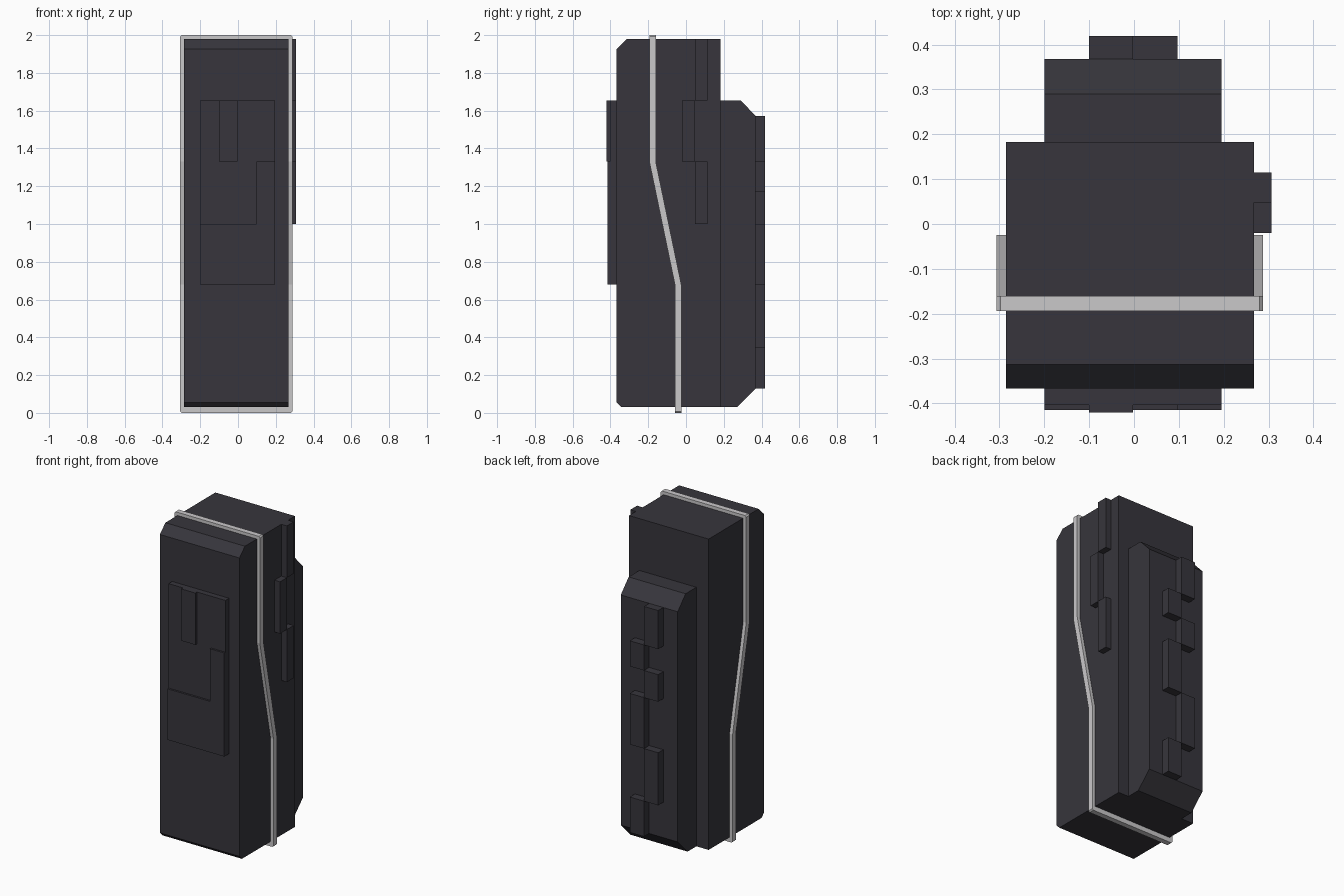
import bpy
import bmesh
from mathutils import Vector

cube = bpy.data.objects.get("Cube")
if cube:
    bpy.data.objects.remove(cube, do_unlink=True)


def material(name, rgb):
    mat = bpy.data.materials.new(name)
    mat.use_nodes = True
    color = (*rgb, 1.0)
    mat.diffuse_color = color
    mat.node_tree.nodes["Principled BSDF"].inputs["Base Color"].default_value = color
    return mat


CHARCOAL = material("charcoal", (0.038, 0.036, 0.045))
SILVER = material("light_grey", (0.59, 0.58, 0.59))


def finish(name, bm, mat):
    bmesh.ops.recalc_face_normals(bm, faces=bm.faces)
    mesh = bpy.data.meshes.new(name)
    bm.to_mesh(mesh)
    bm.free()
    mesh.materials.append(mat)
    obj = bpy.data.objects.new(name, mesh)
    bpy.context.collection.objects.link(obj)
    return obj


def extrude(name, profile, axis, start, end):
    """Extrude a flat outline along x (outline in y, z) or y (outline in x, z)."""
    bm = bmesh.new()
    place = (lambda a, b: (start, a, b)) if axis == "x" else (lambda a, b: (a, start, b))
    face = bm.faces.new([bm.verts.new(place(a, b)) for a, b in profile])
    moved = bmesh.ops.extrude_face_region(bm, geom=[face])["geom"]
    step = end - start
    offset = Vector((step, 0, 0)) if axis == "x" else Vector((0, step, 0))
    bmesh.ops.translate(bm, vec=offset,
                        verts=[v for v in moved if isinstance(v, bmesh.types.BMVert)])
    return finish(name, bm, CHARCOAL)


def box(name, x, y, z):
    return extrude(name, [(x[0], z[0]), (x[1], z[0]), (x[1], z[1]), (x[0], z[1])],
                   "y", *y)


# Shared heights of the stepped details, top to bottom
BOTTOM, TOP = 0.03, 1.98
H = [1.655, 1.33, 1.0, 0.68, 0.35]
LEFT, RIGHT = 0.267, -0.285
FRONT, BACK, PACK = -0.367, 0.183, 0.368

# Main body with chamfered front edges
extrude("body", [(FRONT, 0.055), (-0.342, BOTTOM), (BACK, BOTTOM), (BACK, TOP),
                 (-0.313, TOP), (FRONT, 1.927)], "x", RIGHT, LEFT)

# Raised back block with chamfered top and bottom
extrude("back_block", [(BACK - 0.01, BOTTOM), (0.27, BOTTOM), (PACK, 0.128),
                       (PACK, 1.572), (0.29, H[0]), (BACK - 0.01, H[0])],
        "x", -0.2, 0.195)

# Alternating blocks on the back
for i, (side, top, low) in enumerate([
        (-1, 1.572, H[1]), (1, H[1], 1.17), (-1, 1.17, H[2]),
        (1, H[2], H[3]), (-1, H[3], H[4]), (1, H[4], 0.128)]):
    x = (-0.002, 0.097) if side > 0 else (-0.1, -0.002)
    box(f"back_step_{i + 1}", x, (PACK - 0.01, 0.419), (low, top))

# Front panel: thinner upper plate, thicker stepped lower plate, raised tab
extrude("front_upper_plate", [(-0.2, H[2]), (0.097, H[2]), (0.097, H[1]),
                              (0.195, H[1]), (0.195, H[0]), (-0.2, H[0])],
        "y", FRONT + 0.01, -0.403)
extrude("front_lower_plate", [(-0.2, H[3]), (0.195, H[3]), (0.195, H[1]),
                              (0.097, H[1]), (0.097, H[2]), (-0.2, H[2])],
        "y", FRONT + 0.01, -0.415)
box("front_tab", (-0.1, -0.002), (-0.42, FRONT + 0.01), (H[1], H[0]))

# Staggered blocks on the left side
for i, (y, low, top) in enumerate([((0.048, 0.115), H[0], TOP),
                                   ((-0.02, 0.048), H[1], H[0]),
                                   ((0.048, 0.115), H[2], H[1])]):
    box(f"side_step_{i + 1}", (LEFT - 0.01, 0.306), y, (low, top))


# Bent trim band that wraps the body
def band_y(z):
    t = min(max((H[1] - z) / (H[1] - H[3]), 0), 1)
    return -0.177 + 0.135 * t


def band_loop(half, low, high, cut):
    mid = (LEFT + RIGHT) / 2
    side = [(half - cut, low), (half, low + cut), (half, H[3]),
            (half, H[1]), (half, high - cut), (half - cut, high)]
    return ([(mid + x, z) for x, z in side]
            + [(mid - x, z) for x, z in reversed(side)])


bm = bmesh.new()
rings = []
for loop, offset in [(band_loop(0.297, 0.0, 2.0, 0.008), -1),
                     (band_loop(0.297, 0.0, 2.0, 0.008), 1),
                     (band_loop(0.272, 0.035, 1.975, 0.002), 1),
                     (band_loop(0.272, 0.035, 1.975, 0.002), -1)]:
    rings.append([bm.verts.new((x, band_y(z) + offset * 0.017, z)) for x, z in loop])
for a, b in zip(rings, rings[1:] + rings[:1]):
    for i in range(len(a)):
        j = (i + 1) % len(a)
        bm.faces.new((a[i], a[j], b[j], b[i]))
finish("trim_band", bm, SILVER)
